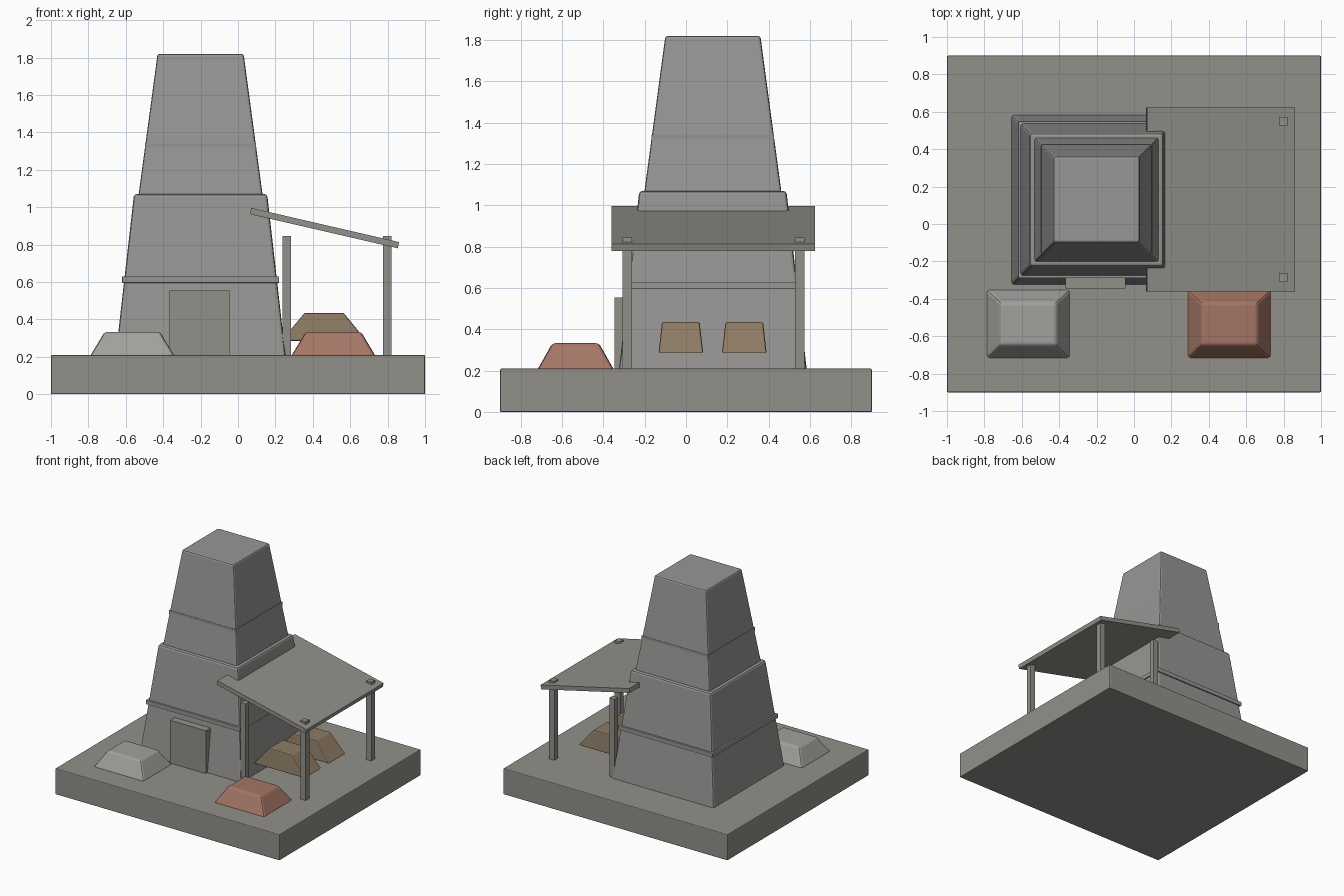
import bpy, bmesh, math

cube = bpy.data.objects.get("Cube")
if cube:
    bpy.data.objects.remove(cube, do_unlink=True)


def material(name, rgb):
    m = bpy.data.materials.new(name)
    m.use_nodes = True
    m.diffuse_color = (*rgb, 1)
    m.node_tree.nodes["Principled BSDF"].inputs["Base Color"].default_value = (*rgb, 1)
    return m


ground = material("ground grey", (0.29, 0.28, 0.255))
stone = material("stone grey", (0.31, 0.305, 0.295))
wood = material("weathered wood", (0.285, 0.28, 0.255))
pale = material("pale limestone", (0.36, 0.355, 0.34))
ore = material("red ore", (0.37, 0.18, 0.13))
brown = material("brown charcoal", (0.27, 0.2, 0.13))


def frustum(name, centre, z, low, high, mat, bevel=0):
    """Four-sided block tapering from half-size low to half-size high."""
    cx, cy = centre
    bm = bmesh.new()
    bmesh.ops.create_cube(bm, size=2)
    for v in bm.verts:
        top = v.co.z > 0
        half = high if top else low
        v.co = (cx + v.co.x * half[0], cy + v.co.y * half[1], z[1] if top else z[0])
    mesh = bpy.data.meshes.new(name)
    bm.to_mesh(mesh)
    bm.free()
    mesh.materials.append(mat)
    ob = bpy.data.objects.new(name, mesh)
    bpy.context.collection.objects.link(ob)
    if bevel:
        mod = ob.modifiers.new("worn edges", "BEVEL")
        mod.width = bevel
        mod.segments = 2
        mod.limit_method = "NONE"
    return ob


def box(name, centre, z, half, mat, bevel=0):
    return frustum(name, centre, z, half, half, mat, bevel)


# Ground slab
box("ground_slab", (0, 0), (0, 0.21), (1, 0.9), ground, 0.006)

# Furnace stack: two tapered stages and two bands
core = (-0.2, 0.13)
frustum("lower_stack", core, (0.19, 1.07), (0.456, 0.456), (0.356, 0.356), stone, 0.015)
frustum("upper_stack", core, (1.04, 1.82), (0.335, 0.335), (0.23, 0.23), stone, 0.012)
box("lower_band", core, (0.595, 0.63), (0.42, 0.42), stone, 0.004)
box("upper_band", core, (1.305, 1.34), (0.297, 0.297), stone)

# Door slab on the front
box("furnace_door", (-0.205, -0.305), (0.2, 0.555), (0.16, 0.04), wood)

# Lean-to roof on four posts
for side, y in (("front", -0.285), ("back", 0.55)):
    for place, x in (("inner", 0.26), ("outer", 0.797)):
        box(f"{side}_{place}_post", (x, y), (0.2, 0.845), (0.023, 0.023), wood)
roof = box("lean_to_roof", (0, 0), (-0.017, 0.017), (0.406, 0.492), wood)
roof.location = (0.4625, 0.132, 0.888)
roof.rotation_euler.y = math.radians(13)

# Material heaps in front
for name, x, mat in (("limestone_heap", -0.565, pale), ("ore_heap", 0.51, ore)):
    frustum(name, (x, -0.534), (0.2, 0.333), (0.228, 0.188), (0.148, 0.113), mat, 0.014)

# Charcoal heaps under the roof
for name, y in (("front_charcoal_heap", -0.025), ("back_charcoal_heap", 0.282)):
    frustum(name, (0.46, y), (0.285, 0.435), (0.228, 0.108), (0.104, 0.091), brown, 0.008)
